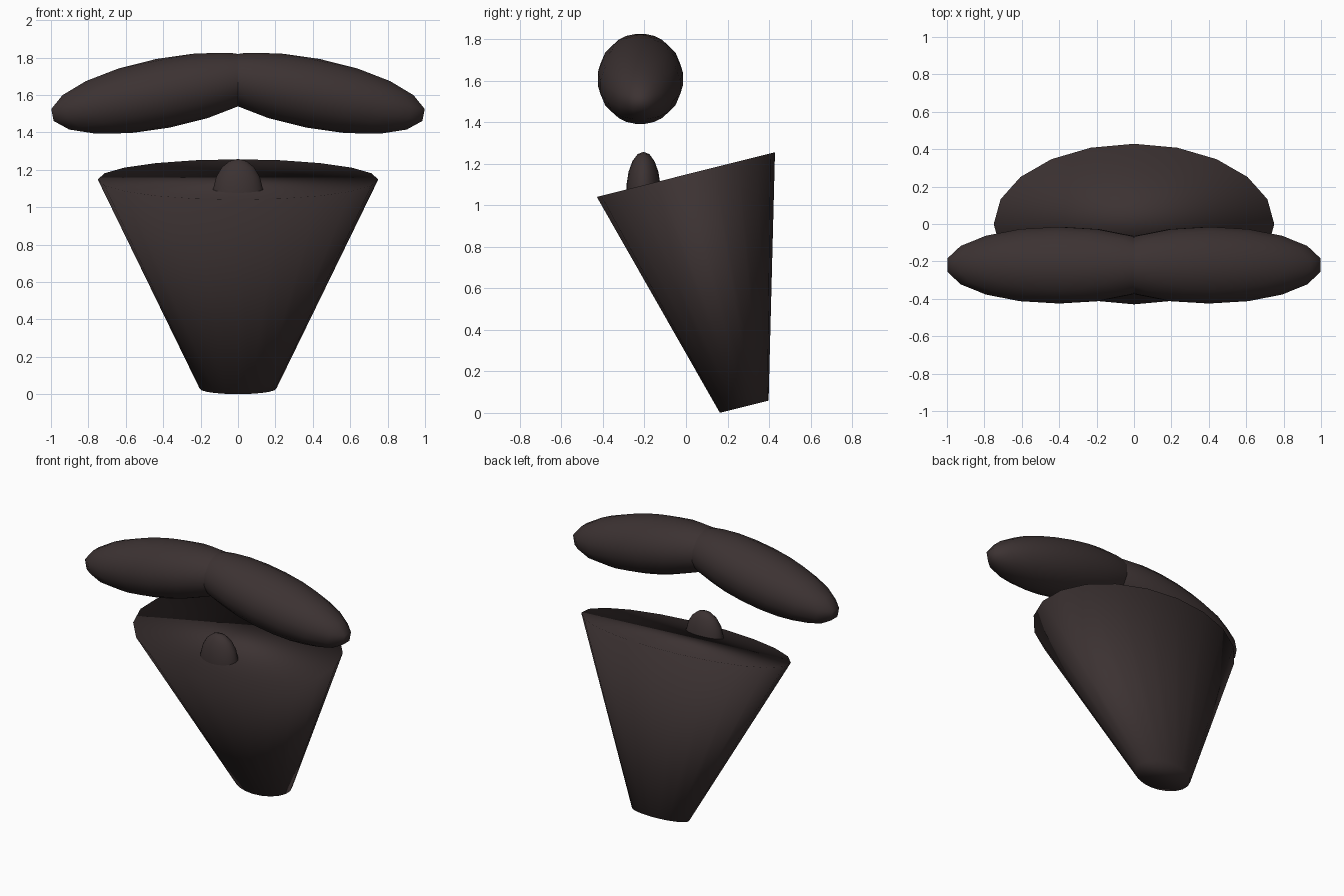
import bpy
from math import radians

cube = bpy.data.objects.get("Cube")
if cube:
    bpy.data.objects.remove(cube, do_unlink=True)

# One dark brown hair colour
hair = bpy.data.materials.new("dark_brown_hair")
hair.use_nodes = True
colour = (0.045, 0.032, 0.032, 1.0)
hair.diffuse_color = colour
bsdf = next(n for n in hair.node_tree.nodes if n.type == 'BSDF_PRINCIPLED')
bsdf.inputs["Base Color"].default_value = colour
bsdf.inputs["Roughness"].default_value = 0.8


def finish(name, scale):
    """Name, scale, smooth and colour the new object."""
    obj = bpy.context.object
    obj.name = obj.data.name = name
    obj.scale = scale
    bpy.ops.object.shade_smooth()
    obj.data.materials.append(hair)


def ellipsoid(name, centre, radii, tilt=0.0):
    bpy.ops.mesh.primitive_uv_sphere_add(
        segments=18, ring_count=9, radius=1, location=centre,
        rotation=(0, radians(tilt), 0))
    finish(name, radii)


# Beard: flattened cone, wide at the top, leaning forward, capped both ends
bpy.ops.mesh.primitive_cone_add(
    vertices=20, radius1=0.205, radius2=0.75, depth=1.153,
    end_fill_type='NGON', location=(0, 0.14, 0.589),
    rotation=(radians(14.1), 0, 0))
finish("beard", (1, 0.59, 1))

# Lip tuft: small rounded bump on top of the beard
ellipsoid("lip_tuft", (0, -0.205, 1.065), (0.137, 0.083, 0.193))

# Moustache: two drooping ellipsoids that meet in the middle
for name, side in (("left_moustache", 1), ("right_moustache", -1)):
    ellipsoid(name, (0.4 * side, -0.22, 1.609), (0.622, 0.208, 0.187), 11.1 * side)
